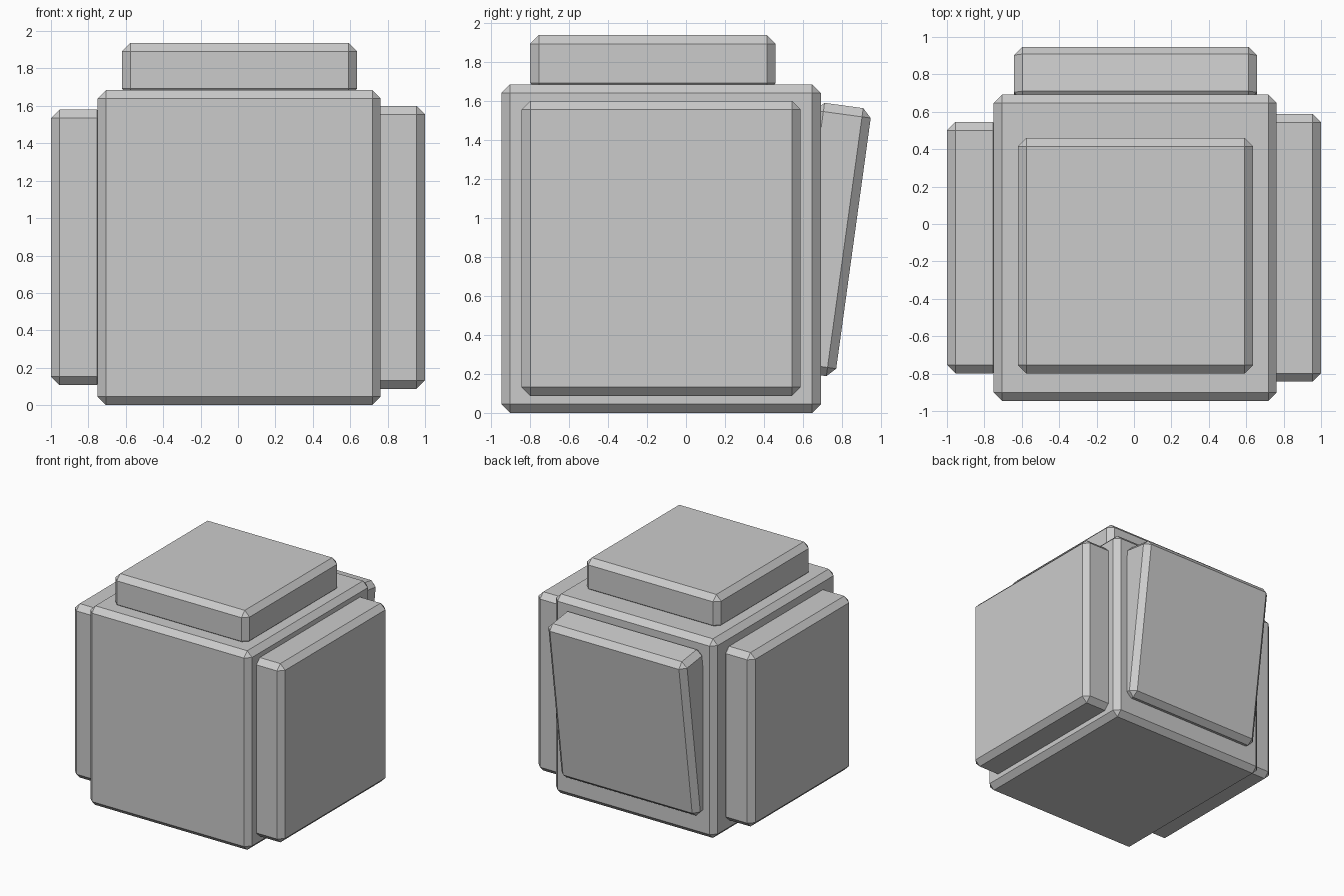
import bpy
import math
from mathutils import Vector

if "Cube" in bpy.data.objects:
    bpy.data.objects.remove(bpy.data.objects["Cube"])

CHAMFER = 0.045
THICK = 0.29  # slab thickness, partly sunk into the body


def chamfered_box(name, lo, hi, tilt=0.0):
    """Box between two corners with a one-step chamfer, tilted about x."""
    lo, hi = Vector(lo), Vector(hi)
    bpy.ops.mesh.primitive_cube_add(size=1, location=(lo + hi) / 2)
    ob = bpy.context.object
    ob.name = name
    ob.scale = hi - lo
    bpy.ops.object.transform_apply(location=False, rotation=False, scale=True)
    ob.rotation_euler.x = math.radians(tilt)
    bevel = ob.modifiers.new("chamfer", 'BEVEL')
    bevel.width = CHAMFER
    bevel.segments = 1
    bevel.limit_method = 'ANGLE'
    return ob


# Main block
chamfered_box("main_body", (-0.75, -0.947, 0.0), (0.763, 0.692, 1.685))

# Slabs on the top, right and left
chamfered_box("top_slab", (-0.62, -0.80, 1.937 - THICK), (0.637, 0.46, 1.937))
chamfered_box("right_slab", (1.0 - THICK, -0.843, 0.087), (1.0, 0.588, 1.60))
chamfered_box("left_slab", (-1.0, -0.798, 0.108), (-1.0 + THICK, 0.546, 1.58))

# Leaning slab on the back
cy, cz, h = 0.715, 0.889, 1.387
chamfered_box("back_slab", (-0.642, cy - THICK / 2, cz - h / 2),
              (0.657, cy + THICK / 2, cz + h / 2), tilt=-7.84)
